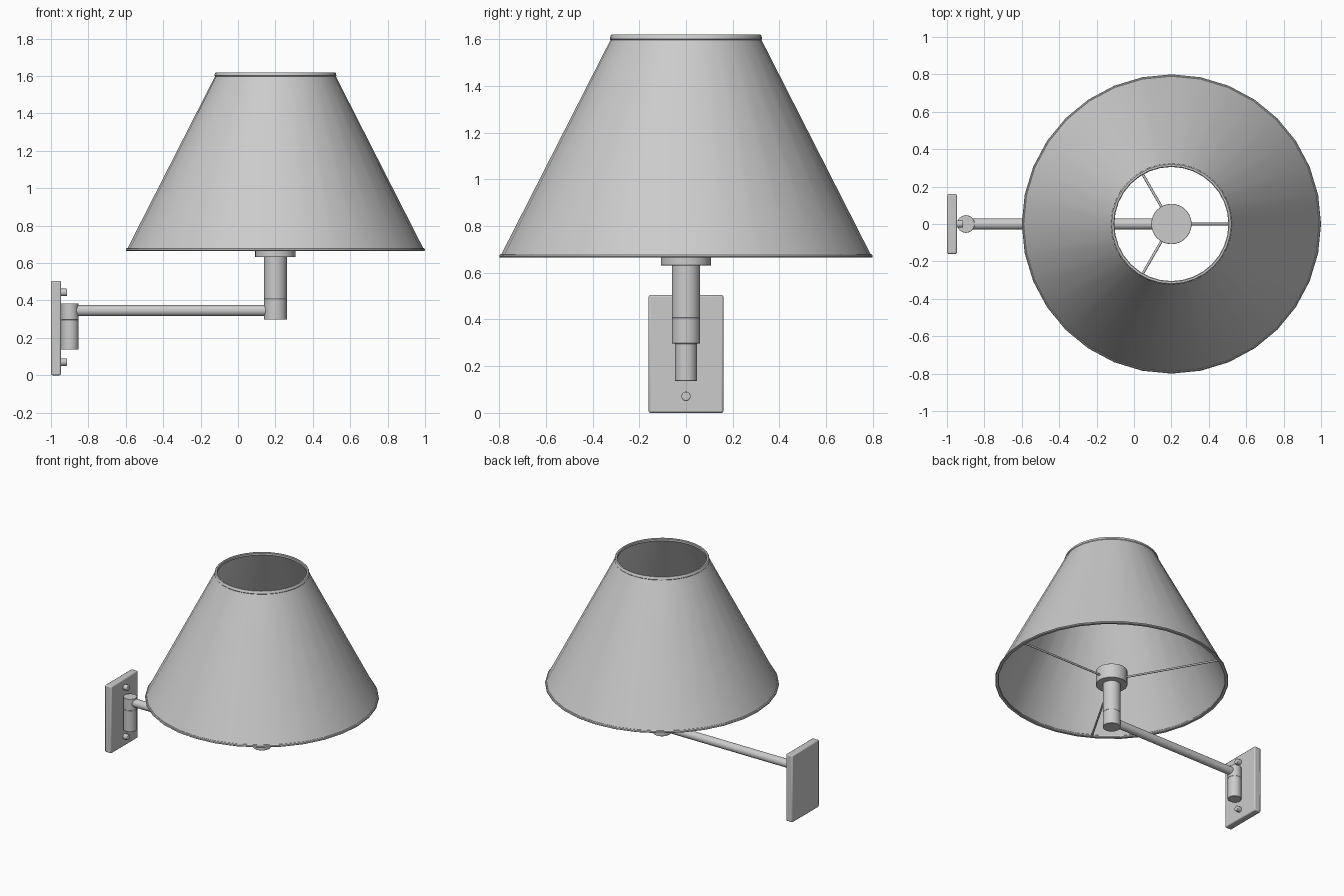
import bpy, bmesh, math
from mathutils import Vector

if "Cube" in bpy.data.objects:
    bpy.data.objects.remove(bpy.data.objects["Cube"])

SHADE_X, HINGE_X, ARM_Z = 0.2, -0.899, 0.346


def finish(name, bm, angle=35):
    bmesh.ops.recalc_face_normals(bm, faces=bm.faces[:])
    mesh = bpy.data.meshes.new(name)
    bm.to_mesh(mesh)
    bm.free()
    obj = bpy.data.objects.new(name, mesh)
    bpy.context.collection.objects.link(obj)
    bpy.ops.object.select_all(action='DESELECT')
    obj.select_set(True)
    bpy.context.view_layer.objects.active = obj
    bpy.ops.object.shade_smooth_by_angle(angle=math.radians(angle))
    return obj


def bevel(obj, width, segments=2):
    mod = obj.modifiers.new("bevel", 'BEVEL')
    mod.width, mod.segments = width, segments
    mod.limit_method = 'ANGLE'
    mod.angle_limit = math.radians(50)


def rod(name, a, b, radius, segments=32, edge=0.0):
    """Capped cylinder between two points."""
    a, b = Vector(a), Vector(b)
    bm = bmesh.new()
    bmesh.ops.create_cone(bm, cap_ends=True, segments=segments, radius1=radius,
                          radius2=radius, depth=(b - a).length)
    bm.transform((b - a).to_track_quat('Z', 'Y').to_matrix().to_4x4())
    bmesh.ops.translate(bm, verts=bm.verts, vec=(a + b) / 2)
    obj = finish(name, bm)
    if edge:
        bevel(obj, edge)
    return obj


def ring(name, profile, segments=32):
    """Closed (radius, z) profile turned around the shade axis."""
    bm = bmesh.new()
    loops = []
    for i in range(segments):
        t = 2 * math.pi * i / segments
        loops.append([bm.verts.new((SHADE_X + r * math.cos(t), r * math.sin(t), z))
                      for r, z in profile])
    n = len(profile)
    for i in range(segments):
        p, q = loops[i], loops[(i + 1) % segments]
        for j in range(n):
            k = (j + 1) % n
            bm.faces.new((p[j], q[j], q[k], p[k]))
    return finish(name, bm)


# Wall plate
bm = bmesh.new()
bmesh.ops.create_cube(bm, size=1)
bmesh.ops.scale(bm, verts=bm.verts, vec=(0.054, 0.32, 0.505))
bmesh.ops.translate(bm, verts=bm.verts, vec=(-0.973, 0, 0.2525))
bevel(finish("wall_plate", bm), 0.008)

# Plate screws
for label, z in (("lower", 0.071), ("upper", 0.443)):
    rod(label + "_screw", (-0.955, 0, z), (-0.913, 0, z), 0.02, 24, 0.004)

# Wall hinge, two stacked barrels
rod("hinge_lower_barrel", (HINGE_X, 0, 0.137), (HINGE_X, 0, 0.297), 0.047, 32, 0.002)
rod("hinge_upper_barrel", (HINGE_X, 0, 0.297), (HINGE_X, 0, 0.384), 0.047, 32, 0.002)

# Swing arm
rod("swing_arm", (HINGE_X + 0.02, 0, ARM_Z), (SHADE_X - 0.03, 0, ARM_Z), 0.03)

# Lamp post with its swivel and the cup on top
rod("post_swivel", (SHADE_X, 0, 0.298), (SHADE_X, 0, 0.408), 0.061, 32, 0.002)
rod("lamp_post", (SHADE_X, 0, 0.408), (SHADE_X, 0, 0.64), 0.061, 32, 0.002)
rod("socket_cup", (SHADE_X, 0, 0.632), (SHADE_X, 0, 0.74), 0.108, 32, 0.002)

# Shade support spokes
for i in range(3):
    t = i * 2 * math.pi / 3
    c, s = math.cos(t), math.sin(t)
    rod(f"spoke_{i + 1}", (SHADE_X + 0.09 * c, 0.09 * s, 0.674),
        (SHADE_X + 0.788 * c, 0.788 * s, 0.674), 0.007, 12)

# Conical shade and its rims
ring("lampshade", [(0.793, 0.675), (0.317, 1.61), (0.31, 1.61), (0.786, 0.675)])
ring("shade_bottom_rim", [(0.797, 0.665), (0.8, 0.669), (0.798, 0.677), (0.793, 0.681),
                          (0.779, 0.681), (0.776, 0.677), (0.776, 0.669), (0.779, 0.665)])
ring("shade_top_rim", [(0.323, 1.598), (0.326, 1.602), (0.323, 1.616), (0.319, 1.62),
                       (0.309, 1.62), (0.305, 1.616), (0.305, 1.602), (0.309, 1.598)])
